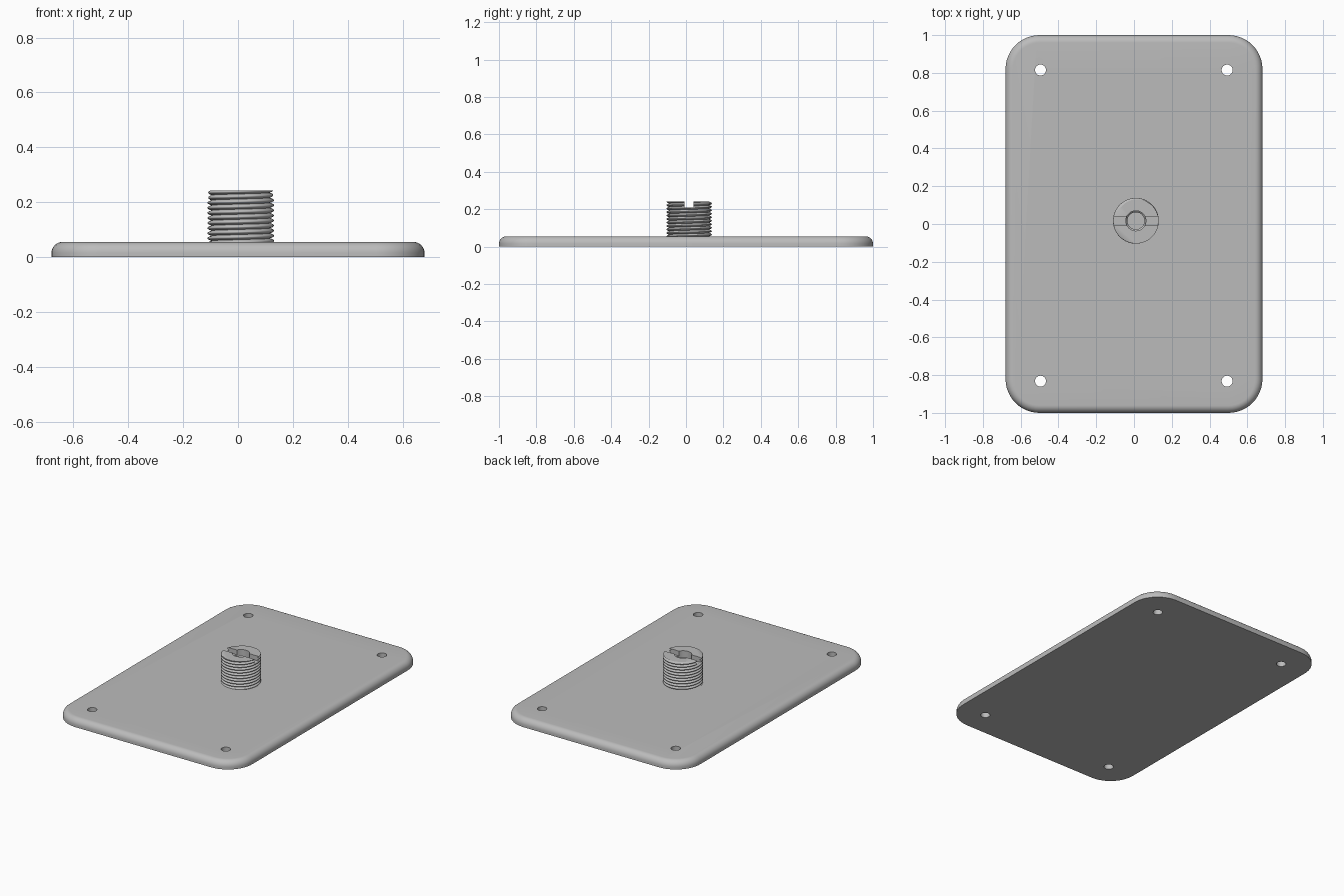
import bpy, bmesh
from math import pi, sin, cos, radians, floor

cube = bpy.data.objects.get("Cube")
if cube:
    bpy.data.objects.remove(cube)

grey = bpy.data.materials.new("plain grey")
grey.use_nodes = True
colour = (0.5, 0.5, 0.5, 1)
grey.diffuse_color = colour
grey.node_tree.nodes["Principled BSDF"].inputs["Base Color"].default_value = colour


def make_object(name, bm):
    bmesh.ops.recalc_face_normals(bm, faces=bm.faces)
    mesh = bpy.data.meshes.new(name)
    bm.to_mesh(mesh)
    bm.free()
    mesh.materials.append(grey)
    obj = bpy.data.objects.new(name, mesh)
    bpy.context.collection.objects.link(obj)
    return obj


def loft(bm, rings):
    """Skin closed rings of points and cap both ends."""
    rows = [[bm.verts.new(p) for p in ring] for ring in rings]
    for a, b in zip(rows, rows[1:]):
        for i in range(len(a)):
            j = (i + 1) % len(a)
            bm.faces.new((a[i], a[j], b[j], b[i]))
    bm.faces.new(rows[0])
    bm.faces.new(rows[-1])


def circle(x, y, z, r, n=48):
    return [(x + r * cos(2 * pi * i / n), y + r * sin(2 * pi * i / n), z) for i in range(n)]


def carve(obj, cutters):
    """Subtract the cutters, apply the result and discard them."""
    for cutter in cutters:
        cutter.hide_render = True
        mod = obj.modifiers.new("cut", 'BOOLEAN')
        mod.operation, mod.solver, mod.object = 'DIFFERENCE', 'EXACT', cutter
    bpy.context.view_layer.update()
    graph = bpy.context.evaluated_depsgraph_get()
    mesh = bpy.data.meshes.new_from_object(obj.evaluated_get(graph))
    obj.modifiers.clear()
    obj.data = mesh
    for cutter in cutters:
        bpy.data.objects.remove(cutter)


def smooth(obj, angle):
    bpy.ops.object.select_all(action='DESELECT')
    obj.select_set(True)
    bpy.context.view_layer.objects.active = obj
    bpy.ops.object.shade_smooth_by_angle(angle=radians(angle))


# Base plate: rounded rectangle with a filleted top edge
HALF_X, HALF_Y, THICK, CORNER, FILLET = 0.68, 1.0, 0.055, 0.18, 0.04


def outline(inset, z, steps=12):
    points = []
    for q, (sx, sy) in enumerate(((1, 1), (-1, 1), (-1, -1), (1, -1))):
        for i in range(steps + 1):
            a = (q + i / steps) * pi / 2
            points.append((sx * (HALF_X - CORNER) + (CORNER - inset) * cos(a),
                           sy * (HALF_Y - CORNER) + (CORNER - inset) * sin(a), z))
    return points


rings = [outline(0, 0)]
for i in range(9):
    a = i / 8 * pi / 2
    rings.append(outline(FILLET * (1 - cos(a)), THICK - FILLET * (1 - sin(a))))
bm = bmesh.new()
loft(bm, rings)
plate = make_object("base_plate", bm)

# Four screw holes through the plate
holes = []
for x in (-0.495, 0.493):
    for y in (-0.832, 0.815):
        bm = bmesh.new()
        loft(bm, [circle(x, y, -0.1, 0.029, 32), circle(x, y, 0.2, 0.029, 32)])
        holes.append(make_object("hole_cutter", bm))
carve(plate, holes)
smooth(plate, 35)

# Threaded stud: helical ridge around a solid core
CX, CY, Z0, Z1 = 0.01, 0.017, 0.05, 0.242
RADIUS, DEPTH, PITCH, SEGS, STEPS = 0.121, 0.014, 0.0185, 72, 8


def thread_radius(phase):
    f = phase - floor(phase)
    return RADIUS - DEPTH * (1 - sin(pi * f)) ** 1.2


bm = bmesh.new()
rows = []
for k in range(-STEPS - 1, int((Z1 - Z0) / PITCH + 2) * STEPS):
    row = []
    for i in range(SEGS + 1):
        turn = i / SEGS
        z = min(max(Z0 + PITCH * (k / STEPS + turn), Z0), Z1)
        r = thread_radius((z - Z0) / PITCH - turn)
        row.append(bm.verts.new((CX + r * cos(2 * pi * turn), CY + r * sin(2 * pi * turn), z)))
    rows.append(row)
for a, b in zip(rows, rows[1:]):
    for i in range(SEGS):
        if max(b[i].co.z, b[i + 1].co.z) - min(a[i].co.z, a[i + 1].co.z) > 1e-6:
            bm.faces.new((a[i], a[i + 1], b[i + 1], b[i]))
bmesh.ops.remove_doubles(bm, verts=bm.verts, dist=1e-5)
bmesh.ops.delete(bm, geom=[v for v in bm.verts if not v.link_faces], context='VERTS')
bmesh.ops.holes_fill(bm, edges=[e for e in bm.edges if e.is_boundary], sides=0)
stud = make_object("threaded_stud", bm)

# Bore with a stepped lower part, and the screwdriver slot across the top
bm = bmesh.new()
loft(bm, [circle(CX, CY, z, r) for z, r in
          ((0.062, 0.045), (0.19, 0.045), (0.198, 0.053), (0.3, 0.053))])
bore = make_object("bore_cutter", bm)
bm = bmesh.new()
loft(bm, [[(CX + sx * 0.3, CY + sy * 0.024, z) for sx, sy in ((1, 1), (-1, 1), (-1, -1), (1, -1))]
          for z in (0.21, 0.3)])
slot = make_object("slot_cutter", bm)
carve(stud, [bore, slot])
smooth(stud, 40)
